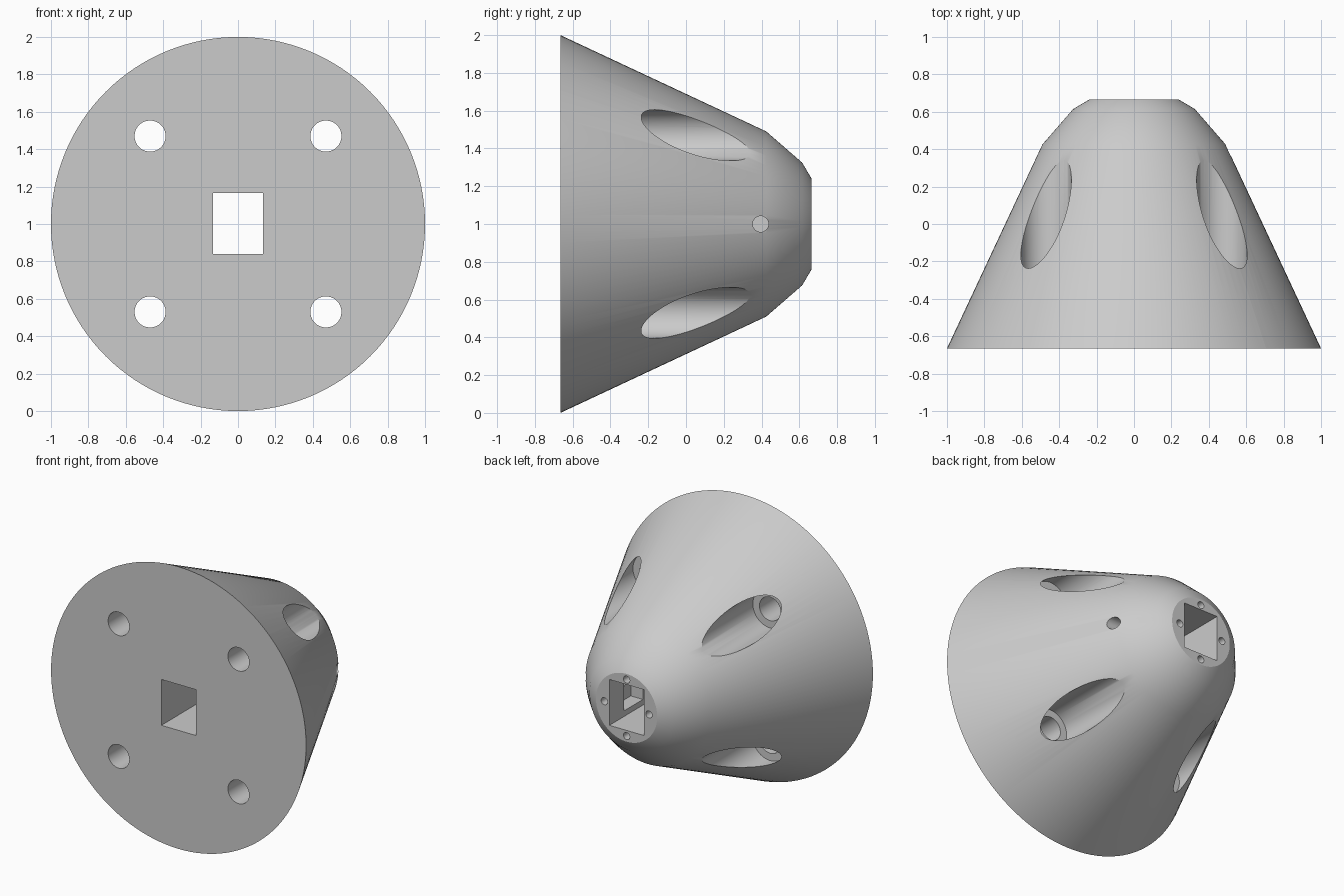
import bpy, bmesh, math
from mathutils import Matrix, Vector

cube = bpy.data.objects.get("Cube")
if cube:
    bpy.data.objects.remove(cube, do_unlink=True)

grey = bpy.data.materials.new("plain_grey")
grey.use_nodes = True
grey.diffuse_color = (0.6, 0.6, 0.6, 1)
grey.node_tree.nodes["Principled BSDF"].inputs["Base Color"].default_value = grey.diffuse_color


def make_object(name, bm):
    bmesh.ops.recalc_face_normals(bm, faces=bm.faces)
    mesh = bpy.data.meshes.new(name)
    bm.to_mesh(mesh)
    bm.free()
    mesh.materials.append(grey)
    obj = bpy.data.objects.new(name, mesh)
    bpy.context.collection.objects.link(obj)
    return obj


def rod(name, start, end, radius, sides=64):
    """Solid cylinder between two points."""
    start, end = Vector(start), Vector(end)
    axis = end - start
    turn = Vector((0, 0, 1)).rotation_difference(axis).to_matrix().to_4x4()
    bm = bmesh.new()
    bmesh.ops.create_cone(bm, cap_ends=True, segments=sides, radius1=radius,
                          radius2=radius, depth=axis.length,
                          matrix=Matrix.Translation((start + end) / 2) @ turn)
    return make_object(name, bm)


def box(name, low, high):
    """Solid box between two corners."""
    low, high = Vector(low), Vector(high)
    bm = bmesh.new()
    bmesh.ops.create_cube(bm, size=1, matrix=Matrix.Translation((low + high) / 2)
                          @ Matrix.Diagonal((*(high - low), 1)))
    return make_object(name, bm)


# Tapered body: rings along y, closed by flat end discs
profile = [(-0.665, 1.0), (0.425, 0.49), (0.615, 0.325), (0.665, 0.24)]
sides = 128
bm = bmesh.new()
rings = []
for y, r in profile:
    angles = [2 * math.pi * i / sides for i in range(sides)]
    rings.append([bm.verts.new((r * math.cos(a), y, 1 + r * math.sin(a))) for a in angles])
for a, b in zip(rings, rings[1:]):
    for i in range(sides):
        j = (i + 1) % sides
        bm.faces.new((a[i], a[j], b[j], b[i]))
bm.faces.new(rings[0])
bm.faces.new(rings[-1])
body = make_object("tapered_body", bm)

cutters = []

# Rectangular shaft opening from front to back
cutters.append(box("shaft_cutter", (-0.135, -1, 0.84), (0.135, 1, 1.165)))

# Four bolt holes, each with a wide counterbore opening through the slope
for x in (-0.47, 0.47):
    for z in (0.53, 1.47):
        cutters.append(rod("bolt_cutter", (x, -1, z), (x, 0, z), 0.083))
        cutters.append(rod("counterbore_cutter", (x, -0.27, z), (x, 1, z), 0.135))

# Small screw holes around the shaft opening on the back face
for x, z in ((0.175, 1), (-0.175, 1), (0, 1.2), (0, 0.8)):
    cutters.append(rod("screw_cutter", (x, 0.52, z), (x, 1, z), 0.025, 32))

# Side locking screw with its nut pocket inside the shaft
cutters.append(box("nut_pocket_cutter", (0.1, 0.29, 0.88), (0.23, 0.5, 1.12)))
cutters.append(rod("side_screw_cutter", (0.2, 0.395, 1), (0.8, 0.395, 1), 0.042, 32))

# Cut everything, then remove the cutters
bpy.ops.object.select_all(action="DESELECT")
body.select_set(True)
bpy.context.view_layer.objects.active = body
for cutter in cutters:
    cutter.hide_render = True
    mod = body.modifiers.new("cut", "BOOLEAN")
    mod.operation = "DIFFERENCE"
    mod.solver = "EXACT"
    mod.object = cutter
    bpy.ops.object.modifier_apply(modifier=mod.name)
    bpy.data.objects.remove(cutter, do_unlink=True)

bpy.ops.object.shade_smooth_by_angle(angle=math.radians(30))
